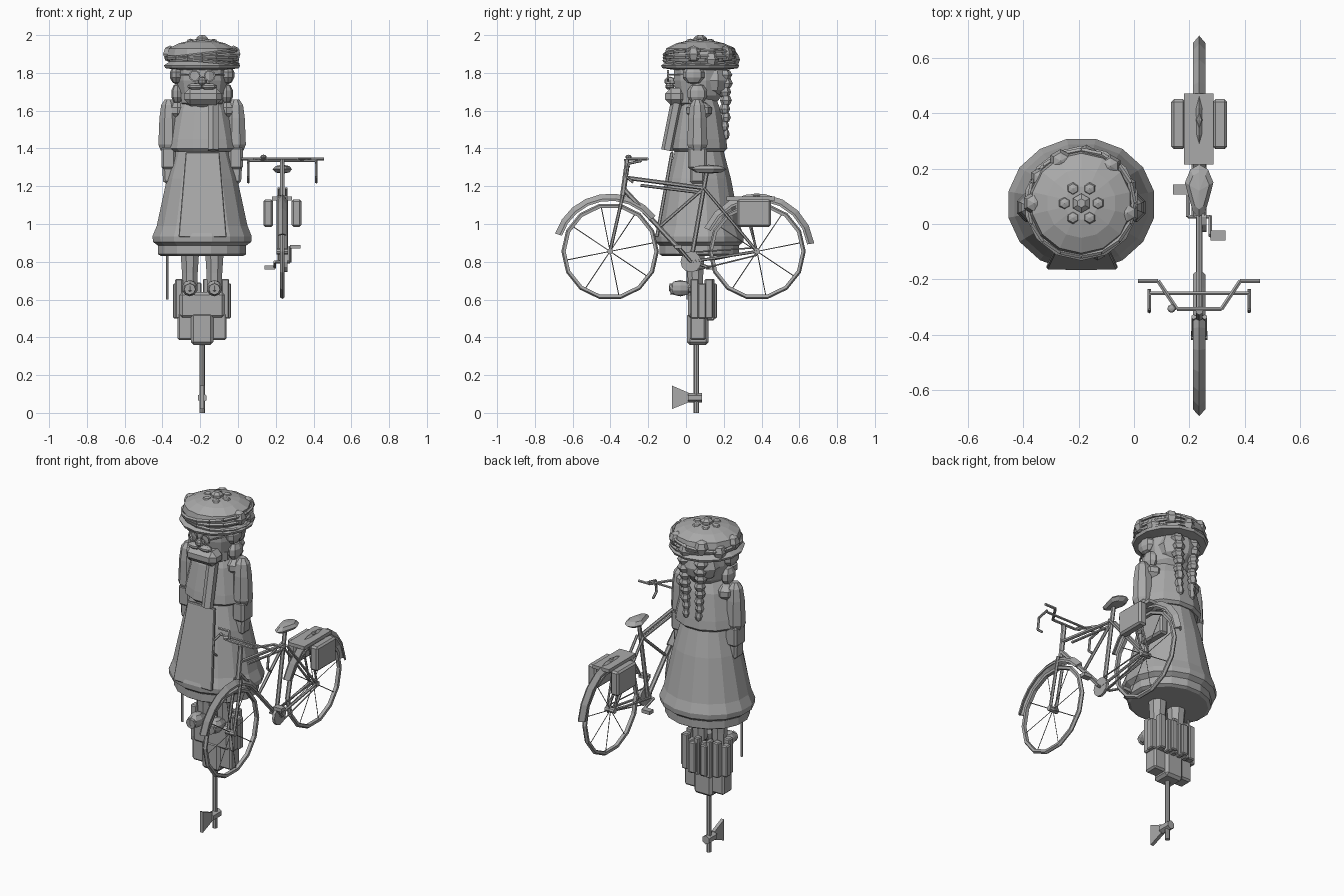
import bpy, bmesh, math
from mathutils import Vector

cube = bpy.data.objects.get("Cube")
if cube:
    bpy.data.objects.remove(cube, do_unlink=True)

grey = bpy.data.materials.new("plain_grey")
grey.use_nodes = True
tone = (0.4, 0.4, 0.4, 1)
grey.diffuse_color = tone
grey.node_tree.nodes["Principled BSDF"].inputs["Base Color"].default_value = tone

CX, CY = -0.19, 0.07      # figure axis
BX = 0.235                # bicycle plane
AXLE = 0.855


def finish(name, bm):
    bmesh.ops.recalc_face_normals(bm, faces=bm.faces)
    mesh = bpy.data.meshes.new(name)
    bm.to_mesh(mesh)
    bm.free()
    mesh.materials.append(grey)
    ob = bpy.data.objects.new(name, mesh)
    bpy.context.collection.objects.link(ob)
    return ob


def lathe(name, profile, sides=14, x=CX, y=CY, sy=1.0):
    """Spin (radius, height) pairs around a vertical axis."""
    bm = bmesh.new()
    rings = []
    for r, z in profile:
        rings.append([bm.verts.new((x + r * math.cos(a), y + sy * r * math.sin(a), z))
                      for a in (math.tau * (i + 0.5) / sides for i in range(sides))])
    for lo, hi in zip(rings, rings[1:]):
        for i in range(sides):
            j = (i + 1) % sides
            bm.faces.new((lo[i], lo[j], hi[j], hi[i]))
    bm.faces.new(rings[0])
    bm.faces.new(rings[-1])
    return finish(name, bm)


def box(name, x, y, z, bevel=0.0, taper=1.0):
    """Box from (low, high) ranges; taper scales the top in x."""
    bm = bmesh.new()
    bmesh.ops.create_cube(bm, size=1)
    mid = [sum(r) / 2 for r in (x, y, z)]
    for v in bm.verts:
        k = taper if v.co.z > 0 else 1
        v.co = (mid[0] + v.co.x * (x[1] - x[0]) * k,
                mid[1] + v.co.y * (y[1] - y[0]), mid[2] + v.co.z * (z[1] - z[0]))
    if bevel:
        bmesh.ops.bevel(bm, geom=bm.edges[:], offset=bevel, segments=1, affect='EDGES')
    return finish(name, bm)


def ball(name, loc, size, u=8, v=5):
    bm = bmesh.new()
    bmesh.ops.create_uvsphere(bm, u_segments=u, v_segments=v, radius=1)
    for vert in bm.verts:
        vert.co = Vector(loc) + vert.co * Vector(size)
    return finish(name, bm)


def tube(name, pts, r, sides=6, r2=None):
    """Straight rods joining successive points."""
    bm = bmesh.new()
    for a, b in zip(pts, pts[1:]):
        a, b = Vector(a), Vector(b)
        made = bmesh.ops.create_cone(bm, cap_ends=True, segments=sides, radius1=r,
                                     radius2=r if r2 is None else r2, depth=(b - a).length)
        rot = (b - a).to_track_quat('Z', 'Y')
        for v in made["verts"]:
            v.co = rot @ v.co + (a + b) / 2
    return finish(name, bm)


def hoop(name, centre, section, sides, start=0, end=360, axis='X'):
    """Sweep a closed (across, radius) section about the x or y axis, in degrees."""
    bm = bmesh.new()
    full = end - start == 360
    rings = []
    for i in range(sides if full else sides + 1):
        a = math.radians(start + (end - start) * i / sides)
        ring = []
        for w, r in section:
            off = (w, r * math.cos(a), r * math.sin(a)) if axis == 'X' else (r * math.cos(a), w, r * math.sin(a))
            ring.append(bm.verts.new(Vector(centre) + Vector(off)))
        rings.append(ring)
    n = len(section)
    for p, q in zip(rings, rings[1:] + rings[:1] if full else rings[1:]):
        for i in range(n):
            j = (i + 1) % n
            bm.faces.new((p[i], p[j], q[j], q[i]))
    if not full:
        bm.faces.new(rings[0])
        bm.faces.new(rings[-1])
    return finish(name, bm)


# Dress, jacket and apron
lathe("skirt_hem", [(.22, .83), (.238, .84), (.238, .885), (.22, .91)], 16, sy=.9)
lathe("skirt", [(.23, .88), (.265, .905), (.268, .935), (.245, .99), (.19, 1.24), (.145, 1.39)], 16, sy=.9)
lathe("jacket", [(.17, 1.385), (.188, 1.40), (.18, 1.45), (.145, 1.6), (.115, 1.66), (.08, 1.7)], 12, sy=.82)
apron = box("apron", (-.315, -.06), (-.009, .009), (.93, 1.38), .004, .7)
for v in apron.data.vertices:
    v.co.y += -.155 + (v.co.z - .93) * .18
tube("scarf_tail", [(-.132, -.1, 1.39), (-.132, -.05, 1.64)], .032, 6)
lathe("scarf_wrap", [(.09, 1.62), (.115, 1.64), (.118, 1.69), (.09, 1.72)], 10, y=.05)

# Arms, hands and hip pouches
for s, side in ((-1, "right"), (1, "left")):
    x = CX + s * .178
    lathe(side + "_sleeve", [(.045, 1.39), (.058, 1.42), (.052, 1.56), (.042, 1.63), (.02, 1.66)], 8, x=x, y=.06)
    box(side + "_cuff", (x - .038, x + .038), (.01, .11), (1.29, 1.41), .012)
    box(side + "_hand", (x - .028, x + .028), (.02, .1), (1.215, 1.31), .012, 1.2)
    ball(side + "_shoulder", (CX + s * .13, .07, 1.6), (.06, .07, .05))

# Head, face and hair
lathe("head", [(.07, 1.61), (.125, 1.68), (.14, 1.76), (.135, 1.86)], 12, y=.07)
box("chin", (-.285, -.085), (-.11, 0), (1.63, 1.72), .03)
ball("nose", (CX, -.085, 1.755), (.024, .03, .025))
for s, side in ((-1, "right"), (1, "left")):
    hoop(side + "_spectacle", (CX + s * .04, -.095, 1.785), [(-.005, .024), (.005, .024), (.005, .031), (-.005, .031)], 10, axis='Y')
    tube(side + "_spectacle_arm", [(CX + s * .065, -.095, 1.79), (CX + s * .14, .05, 1.79)], .005)
    ball(side + "_moustache", (CX + s * .035, -.085, 1.728), (.045, .025, .018))
    ball(side + "_upper_curl", (CX + s * .137, .04, 1.79), (.035, .06, .05))
    ball(side + "_lower_curl", (CX + s * .13, .06, 1.69), (.035, .055, .055))
    for i in range(8):
        k = 1 - i * .07
        ball(side + "_braid_%d" % i, (CX + s * (.055 - i * .002), .205 + .006 * (i % 2), 1.79 - i * .045),
             (.042 * k, .04 * k, .031), 6, 4)
ball("back_hair", (CX, .14, 1.76), (.13, .1, .1), 10, 6)

# Hat with ribbons and blossoms
lathe("hat", [(.13, 1.815), (.2, 1.825), (.207, 1.84), (.175, 1.86), (.188, 1.895), (.18, 1.93),
              (.125, 1.957), (.06, 1.972)], 14, y=.075)
lathe("hat_button", [(.035, 1.965), (.035, 1.985), (.016, 2.0)], 6, y=.075)
for i, tilt in enumerate((-.1, .02, .12)):
    z = 1.865 + i * .016
    pts = []
    for k in range(17):
        a = math.tau * k / 16
        pts.append((CX + .19 * math.cos(a), .075 + .19 * math.sin(a), z + tilt * .19 * math.cos(a)))
    tube("hat_ribbon_%d" % i, pts, .01, 5)
for i in range(7):
    a = math.radians(-12 + i * 32)
    ball("blossom_%d" % i, (CX + .17 * math.cos(a), .075 + .17 * math.sin(a), 1.9 - .03 * (i % 2)),
         (.042, .042, .045), 6, 4)
for i in range(6):
    a = math.tau * i / 6
    ball("crown_bud_%d" % i, (CX + .06 * math.cos(a), .075 + .06 * math.sin(a), 1.963), (.026, .026, .018), 6, 4)

# Legs, shoes and the ribbed stand below them
for s, side in ((-1, "right"), (1, "left")):
    x = CX + s * .065
    lathe(side + "_leg", [(.042, .66), (.045, .74), (.055, .88)], 8, x=x, y=.05)
    ball(side + "_shoe", (x, -.03, .66), (.042, .062, .043))
    tube(side + "_shoe_toe", [(x, -.085, .655), (x, .03, .665)], .03, 8)
    box(side + "_stand_foot", (x - .065, x + .05) if s < 0 else (x - .05, x + .065), (.02, .105), (.385, .53), .01)
    for i in range(4):
        a = math.radians(-25 + i * 33)
        rx, ry = CX + s * .135 * math.cos(a), .075 + .07 * math.sin(a)
        top = .71 - .025 * (i % 2)
        box(side + "_rib_%d" % i, (rx - .02, rx + .02), (ry - .022, ry + .022), (.5, top), .006)
for i in range(4):
    x = CX - .06 + i * .04
    box("back_rib_%d" % i, (x - .016, x + .016), (.11, .15), (.49, .71 - .02 * (i % 2)), .005)
box("stand_core", (-.31, -.07), (.01, .13), (.5, .64), .015)
box("stand_base", (-.25, -.13), (.005, .12), (.36, .53), .015)

# Umbrella-like staff and hanging rod
tube("staff", [(CX, .055, 0), (CX, .055, .38)], .014, 8)
tube("staff_collar", [(CX, .01, .08), (CX, .085, .08)], .026, 6)
blade = box("staff_blade", (CX - .01, CX + .01), (-.075, .015), (.02, .145))
for v in blade.data.vertices:
    if v.co.y > 0:
        v.co.z = .08 + (v.co.z - .08) * .4
tube("hanging_rod", [(-.375, .01, .6), (-.375, .01, .92)], .007)

# Wheels, mudguards
for name, y, a0, a1 in (("front", -.402, 38, 162), ("rear", .376, 8, 156)):
    c = (BX, y, AXLE)
    hoop(name + "_tyre", c, [(-.01, .235), (.01, .235), (.012, .25), (0, .258), (-.012, .25)], 14)
    hoop(name + "_mudguard", c, [(-.022, .268), (0, .285), (.022, .268), (.022, .28), (0, .306), (-.022, .28)], 8, a0, a1)
    tube(name + "_hub", [(BX - .03, y, AXLE), (BX + .03, y, AXLE)], .016, 8)
    for i in range(8):
        a = math.tau * (i + .25) / 8
        tube(name + "_spoke_%d" % i, [c, (BX, y + .24 * math.cos(a), AXLE + .24 * math.sin(a))], .0025, 4)

# Bicycle frame, listed as (y, z) joints
crank, seat, head_lo, head_hi = (.026, .80), (.11, 1.28), (-.335, 1.15), (-.31, 1.33)


def bar(name, a, b, r=.011, dx=0.0):
    tube(name, [(BX + dx, *a), (BX + dx, *b)], r)


bar("seat_tube", crank, seat, .012)
bar("head_tube", head_lo, head_hi, .014)
bar("upper_top_tube", (-.318, 1.245), (.095, 1.19))
bar("lower_top_tube", (-.24, 1.205), (.08, 1.165), .008)
bar("down_tube", (-.325, 1.18), crank, .013)
bar("cross_tube", (-.14, .985), (.095, 1.19), .009)
for s, side in ((-1, "right"), (1, "left")):
    bar(side + "_fork", head_lo, (-.402, AXLE), .009, s * .02)
    bar(side + "_chain_stay", crank, (.376, AXLE), .008, s * .02)
    bar(side + "_seat_stay", (.095, 1.19), (.376, AXLE), .008, s * .02)
    bar(side + "_rack_strut", (.3, 1.13), (.376, AXLE), .006, s * .025)
tube("chain_ring", [(BX + .01, *crank), (BX + .026, *crank)], .055, 12)
bar("chain_upper", (.03, .85), (.376, .875), .004, .02)
bar("chain_lower", (.03, .75), (.376, .835), .004, .02)
for s, side, y, z in ((1, "left", -.042, .88), (-1, "right", .125, .77)):
    x = BX + s * .04
    tube(side + "_crank", [(BX, *crank), (x, *crank), (x, y, z)], .008)
    xs = sorted((x, BX + s * .095))
    box(side + "_pedal", xs, (y - .018, y + .018), (z - .01, z + .01))

# Saddle, rack and panniers
saddle = ball("saddle", (BX, .12, 1.29), (.054, .095, .024), 10, 4)
for v in saddle.data.vertices:
    if v.co.y < .1:
        v.co.x = BX + (v.co.x - BX) * .7
box("rack", (.18, .287), (.215, .47), (1.125, 1.145))
ball("rack_clip", (BX, .375, 1.15), (.012, .04, .012), 4, 4)
for s, side in ((-1, "right"), (1, "left")):
    x = BX + s * .075
    box(side + "_pannier", (x - .026, x + .026), (.27, .45), (.985, 1.13), .01)

# Handlebar, brake levers and bell
steer = [(.22, -.205), (.148, -.205), (.08, -.307)]
path = [(BX - x, y, 1.345) for x, y in steer] + [(BX + x, y, 1.345) for x, y in reversed(steer)]
tube("handlebar", path, .008)
tube("stem", [(BX, -.31, 1.3), (BX, -.315, 1.345)], .013)
tube("brake_bar", [(BX - .18, -.25, 1.335), (BX + .18, -.25, 1.335)], .007)
for s, side in ((-1, "right"), (1, "left")):
    x = BX + s * .18
    tube(side + "_brake_lever", [(x, -.235, 1.335), (x, -.305, 1.32), (x, -.315, 1.25), (x, -.28, 1.22)], .007)
ball("bell", (BX - .1, -.305, 1.355), (.016, .016, .012))
